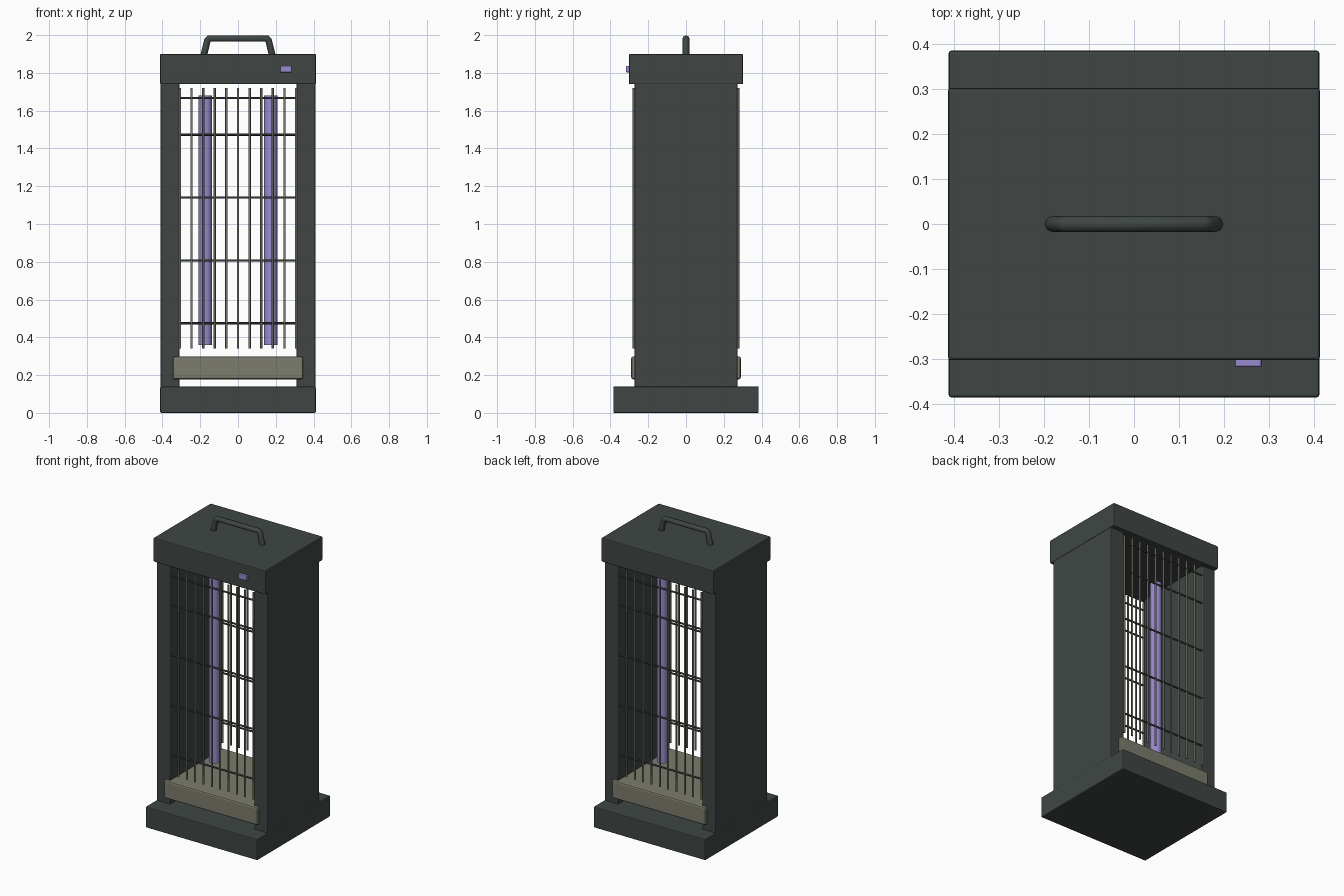
import bpy, math

if "Cube" in bpy.data.objects:
    bpy.data.objects.remove(bpy.data.objects["Cube"])


def mat(name, col):
    m = bpy.data.materials.new(name)
    m.diffuse_color = (*col, 1)
    m.use_nodes = True
    m.node_tree.nodes["Principled BSDF"].inputs["Base Color"].default_value = m.diffuse_color
    return m


BODY = mat("dark_body", (0.05, 0.062, 0.057))
METAL = mat("olive_metal", (0.2, 0.2, 0.155))
RAIL = mat("dark_rail", (0.035, 0.04, 0.038))
GLOW = mat("violet_glow", (0.32, 0.26, 0.62))


def box(name, x, y, z, m, bevel=0.006):
    """Bevelled box from (min, max) ranges."""
    bpy.ops.mesh.primitive_cube_add(size=1, location=[sum(r) / 2 for r in (x, y, z)])
    o = bpy.context.object
    o.name = name
    o.scale = [r[1] - r[0] for r in (x, y, z)]
    bpy.ops.object.transform_apply(location=False, rotation=False, scale=True)
    o.data.materials.append(m)
    b = o.modifiers.new("bevel", 'BEVEL')
    b.width, b.segments = bevel, 2
    return o


def rod(name, r, length, loc, m, rot=(0, 0, 0), sides=8):
    bpy.ops.mesh.primitive_cylinder_add(vertices=sides, radius=r, depth=length,
                                        location=loc, rotation=rot)
    o = bpy.context.object
    o.name = name
    o.data.materials.append(m)
    bpy.ops.object.shade_smooth_by_angle(angle=math.radians(50))
    return o


# Housing: base, cap and solid side walls
box("base", (-0.412, 0.412), (-0.385, 0.385), (0, 0.14), BODY)
box("top_cap", (-0.413, 0.413), (-0.302, 0.302), (1.74, 1.9), BODY)
for s, side in ((-1, "left"), (1, "right")):
    box(f"{side}_wall", sorted((s * 0.31, s * 0.41)), (-0.272, 0.272), (0.135, 1.75), BODY, 0.004)
    # Ultraviolet tubes
    rod(f"{side}_tube", 0.035, 1.32, (s * 0.173, 0, 1.02), GLOW, sides=24)

# Collecting tray
box("tray", (-0.345, 0.345), (-0.29, 0.29), (0.178, 0.298), METAL, 0.01)

# Front and back guard grilles
for y, face in ((-0.276, "front"), (0.276, "back")):
    for i in range(11):
        rod(f"{face}_bar_{i}", 0.006, 1.38, ((i - 5) * 0.0615, y, 1.03), METAL)
    for i, z in enumerate((0.475, 0.807, 1.14, 1.473, 1.667)):
        rod(f"{face}_rail_{i}", 0.006, 0.62, (0, y, z), RAIL, (0, math.pi / 2, 0))

# Indicator lamp
box("indicator", (0.224, 0.284), (-0.318, -0.295), (1.803, 1.837), GLOW, 0.005)

# Carry handle swept along a bent path
cu = bpy.data.curves.new("handle", 'CURVE')
cu.dimensions = '3D'
cu.bevel_depth, cu.bevel_resolution, cu.use_fill_caps = 0.018, 2, True
sp = cu.splines.new('POLY')
path = [(-0.182, 1.89), (-0.162, 1.972), (-0.152, 1.982), (0.152, 1.982), (0.162, 1.972), (0.182, 1.89)]
sp.points.add(len(path) - 1)
for p, (x, z) in zip(sp.points, path):
    p.co = (x, 0, z, 1)
cu.materials.append(BODY)
bpy.context.collection.objects.link(bpy.data.objects.new("handle", cu))
